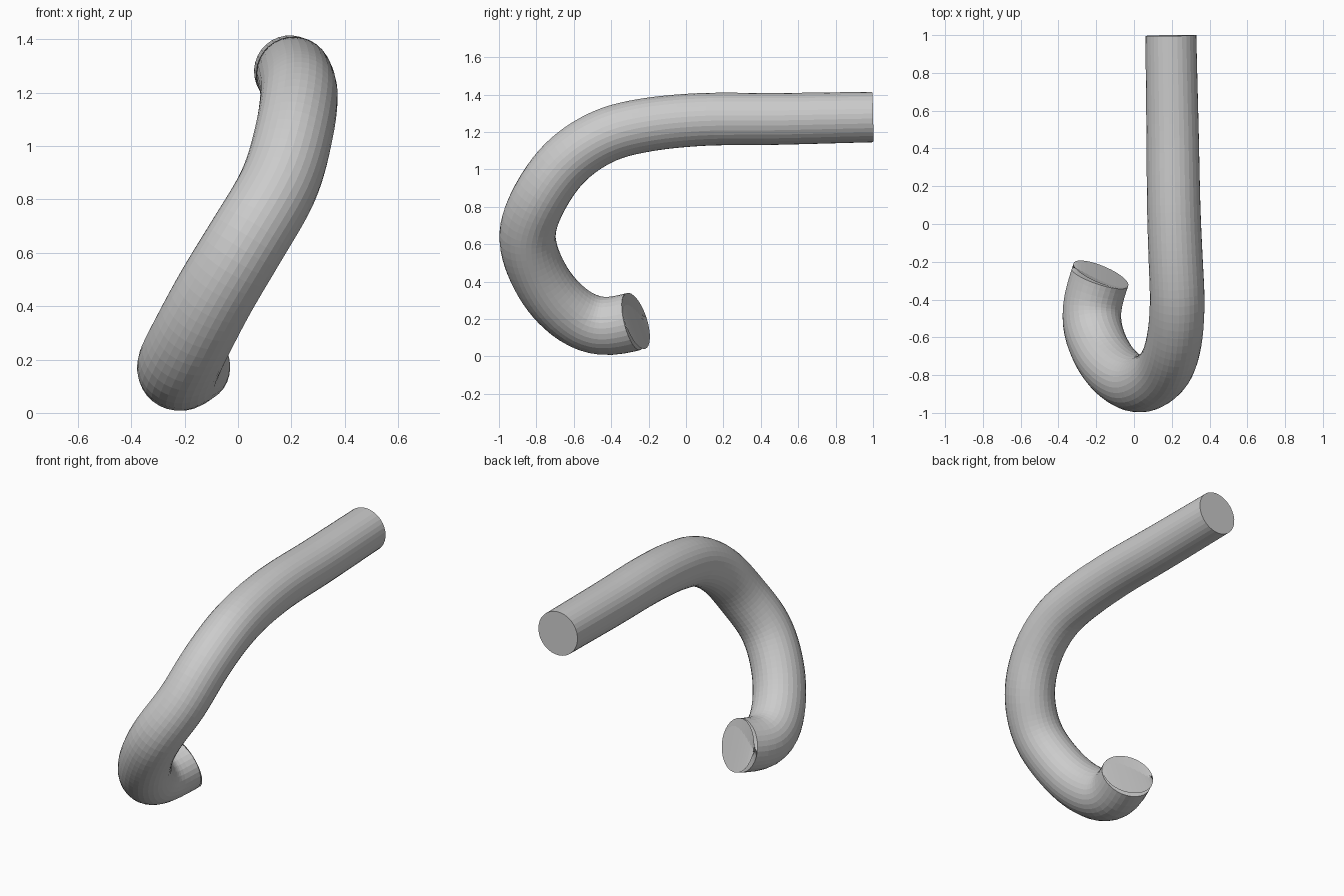
import bpy, bmesh, math
from mathutils import Vector

if "Cube" in bpy.data.objects:
    bpy.data.objects.remove(bpy.data.objects["Cube"])

SIDES = 32
STEPS = 80

# centreline of the bent pipe, from the open lower end to the capped upper end
PATH = [Vector(p) for p in (
    (-0.175, -0.267, 0.19), (-0.222, -0.42, 0.157), (-0.222, -0.54, 0.183),
    (-0.18, -0.665, 0.27), (-0.085, -0.795, 0.45), (0.035, -0.85, 0.65),
    (0.153, -0.78, 0.853), (0.21, -0.635, 1.05), (0.229, -0.42, 1.187),
    (0.221, -0.2, 1.24), (0.213, 0.0, 1.262), (0.204, 0.5, 1.27),
    (0.195, 0.998, 1.28))]
START_DIR = Vector((0.42, 1.0, 0.33)).normalized()
R_START, R_END = 0.157, 0.135


def catmull(points, n):
    """Smooth dense polyline through the points (tangents scaled by spacing)."""
    m = len(points)
    t = [0.0]
    for a, b in zip(points, points[1:]):
        t.append(t[-1] + (b - a).length)
    tan = []
    for i in range(m):
        if i == 0:
            tan.append(START_DIR.copy())
        elif i == m - 1:
            tan.append((points[i] - points[i - 1]) / (t[i] - t[i - 1]))
        else:
            h0, h1 = t[i] - t[i - 1], t[i + 1] - t[i]
            d0, d1 = (points[i] - points[i - 1]) / h0, (points[i + 1] - points[i]) / h1
            tan.append((d0 * h1 + d1 * h0) / (h0 + h1))
    out, k = [], 0
    for s in range(n + 1):
        x = t[-1] * s / n
        while k < m - 2 and x > t[k + 1]:
            k += 1
        h = t[k + 1] - t[k]
        u = (x - t[k]) / h
        out.append(points[k] * (2*u**3 - 3*u**2 + 1) + tan[k] * h * (u**3 - 2*u**2 + u)
                   + points[k + 1] * (3*u**2 - 2*u**3) + tan[k + 1] * h * (u**3 - u**2))
    return out


line = catmull(PATH, STEPS)
for _ in range(3):
    line = [line[0]] + [(line[i - 1] + 2 * line[i] + line[i + 1]) / 4
                        for i in range(1, STEPS)] + [line[-1]]

# sweep a tapering circle along the path without twisting
bm = bmesh.new()
rings = []
normal = Vector((1, 0, 0))
for i, p in enumerate(line):
    if i == 0:
        d = START_DIR
    else:
        d = (line[min(i + 1, STEPS)] - line[i - 1]).normalized()
    normal = (normal - d * normal.dot(d)).normalized()
    side = d.cross(normal)
    r = R_START + (R_END - R_START) * i / STEPS
    ring = []
    for j in range(SIDES):
        a = 2 * math.pi * j / SIDES
        ring.append(bm.verts.new(p + (normal * math.cos(a) + side * math.sin(a)) * r))
    rings.append(ring)
for a, b in zip(rings, rings[1:]):
    for j in range(SIDES):
        k = (j + 1) % SIDES
        bm.faces.new((a[j], a[k], b[k], b[j]))

# flat cap on the upper end; the lower end stays open
bm.faces.new(rings[-1])

mesh = bpy.data.meshes.new("bent_pipe")
bm.to_mesh(mesh)
bm.free()
pipe = bpy.data.objects.new("bent_pipe", mesh)
bpy.context.collection.objects.link(pipe)
